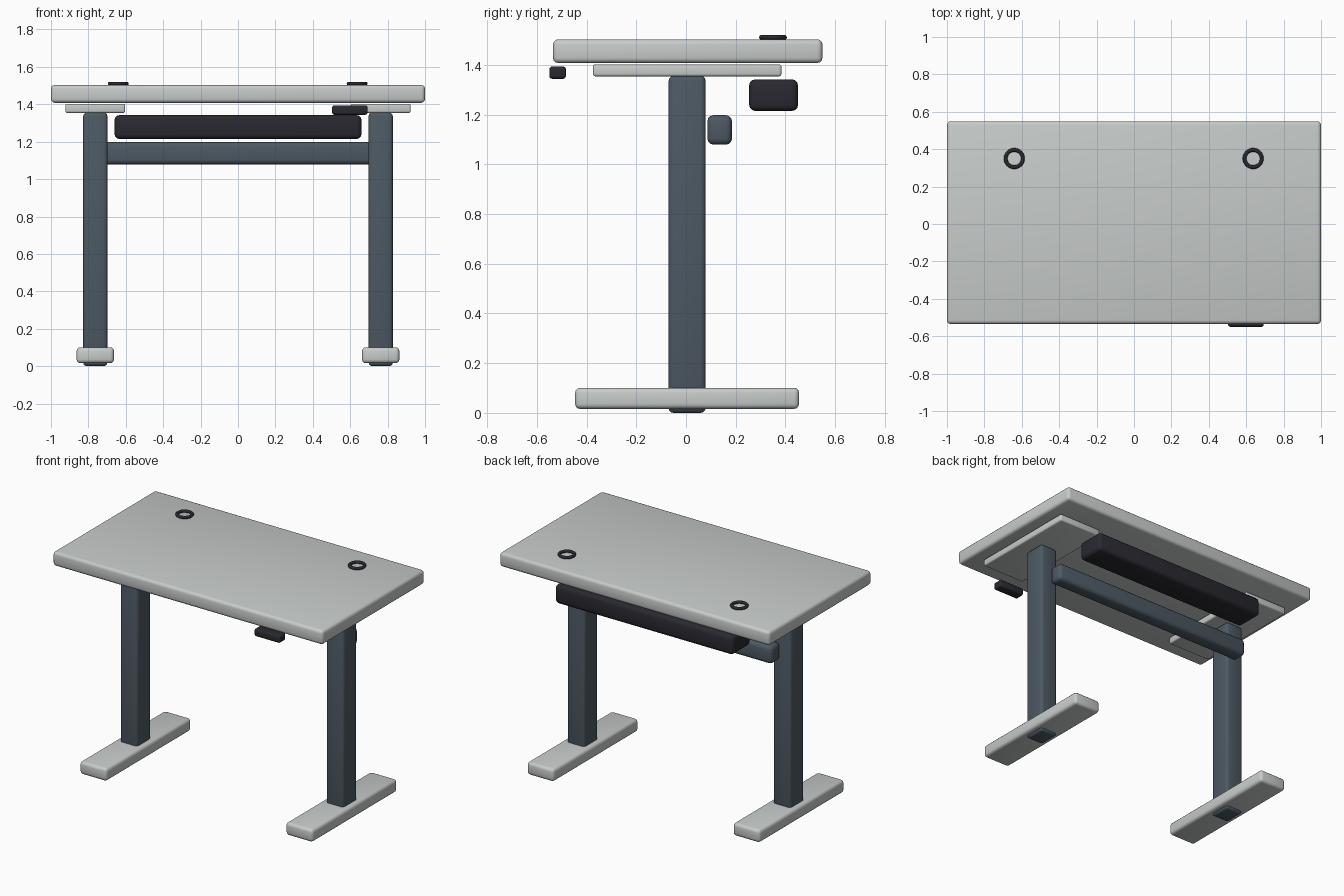
import bpy

if "Cube" in bpy.data.objects:
    bpy.data.objects.remove(bpy.data.objects["Cube"])


def material(name, rgb):
    m = bpy.data.materials.new(name)
    m.diffuse_color = (*rgb, 1)
    m.use_nodes = True
    m.node_tree.nodes["Principled BSDF"].inputs["Base Color"].default_value = m.diffuse_color
    return m


GREY = material("light grey", (0.57, 0.60, 0.59))
SLATE = material("slate blue", (0.075, 0.10, 0.125))
BLACK = material("near black", (0.022, 0.022, 0.030))


def rounded_box(name, x, y, z, bevel, mat, segments=3):
    """Box given by (min, max) ranges, with rounded edges."""
    bpy.ops.mesh.primitive_cube_add(
        size=1, location=[(r[0] + r[1]) / 2 for r in (x, y, z)])
    ob = bpy.context.object
    ob.name = name
    ob.scale = [r[1] - r[0] for r in (x, y, z)]
    bpy.ops.object.transform_apply(location=False, rotation=False, scale=True)
    mod = ob.modifiers.new("rounding", "BEVEL")
    mod.width = bevel
    mod.segments = segments
    bpy.ops.object.modifier_apply(modifier=mod.name)
    bpy.ops.object.shade_smooth()
    ob.data.materials.append(mat)
    return ob


# Desktop
rounded_box("desktop", (-1, 1), (-0.535, 0.549), (1.408, 1.503), 0.02, GREY)

# Leg assemblies, left and right
for side, cx in (("left", -0.763), ("right", 0.763)):
    rounded_box(side + "_column", (cx - 0.065, cx + 0.065), (-0.07, 0.079),
                (0, 1.356), 0.02, SLATE)
    rounded_box(side + "_foot", (cx - 0.1, cx + 0.1), (-0.446, 0.455),
                (0.016, 0.101), 0.02, GREY)
    rounded_box(side + "_bracket", (cx - 0.16, cx + 0.16), (-0.375, 0.384),
                (1.354, 1.402), 0.01, GREY)

# Rear crossbar and cable tray
rounded_box("crossbar", (-0.762, 0.762), (0.086, 0.185), (1.079, 1.198), 0.025, SLATE)
rounded_box("cable_tray", (-0.66, 0.66), (0.254, 0.451), (1.215, 1.342), 0.025, BLACK)

# Height control pad under the front edge
rounded_box("control_pad", (0.503, 0.693), (-0.55, -0.483), (1.344, 1.394), 0.012, BLACK)

# Cable grommet rings
for side, cx in (("left", -0.64), ("right", 0.637)):
    bpy.ops.mesh.primitive_torus_add(
        location=(cx, 0.35, 1.511), major_radius=0.046, minor_radius=0.01,
        major_segments=32, minor_segments=10)
    ring = bpy.context.object
    ring.name = side + "_grommet"
    bpy.ops.object.shade_smooth()
    ring.data.materials.append(BLACK)
